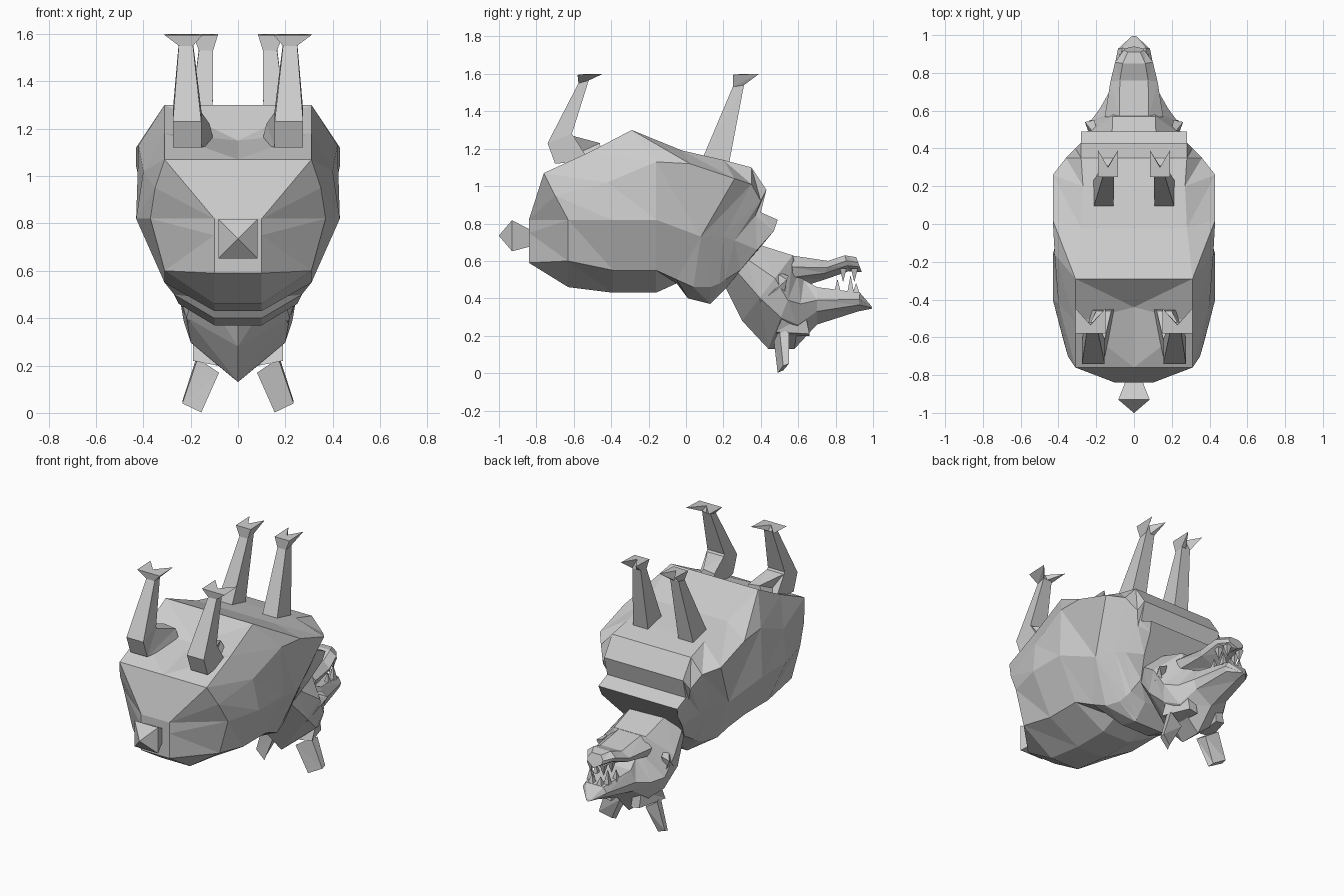
import bpy, bmesh
from mathutils import Vector


def make(name, build):
    bm = bmesh.new()
    build(bm)
    bmesh.ops.remove_doubles(bm, verts=bm.verts, dist=0.0005)
    bmesh.ops.recalc_face_normals(bm, faces=bm.faces)
    me = bpy.data.meshes.new(name)
    bm.to_mesh(me)
    bm.free()
    ob = bpy.data.objects.new(name, me)
    bpy.context.collection.objects.link(ob)
    return ob


def loft(name, rings):
    """Closed rings joined by flat faces, capped at both ends."""
    def build(bm):
        vs = [[bm.verts.new(p) for p in r] for r in rings]
        n = len(vs[0])
        for a, b in zip(vs, vs[1:]):
            for i in range(n):
                j = (i + 1) % n
                # mirror the diagonals so both halves match
                if i < n // 2:
                    bm.faces.new((a[i], a[j], b[j]))
                    bm.faces.new((a[i], b[j], b[i]))
                else:
                    bm.faces.new((a[i], a[j], b[i]))
                    bm.faces.new((a[j], b[j], b[i]))
        bm.faces.new(vs[0])
        bm.faces.new(vs[-1])
    return make(name, build)


def mirror_ring(half):
    return half + [(-x, y, z) for x, y, z in reversed(half) if x > 0.0001]


def pair(name, rings):
    """The same part on both sides."""
    loft(name + "_right", rings)
    loft(name + "_left", [[(-x, y, z) for x, y, z in r] for r in rings])


# Body: half rings from belly edge (up) round to the back (down)
rear = [
    [(.1, -.84, .82), (.1, -.84, .82), (.1, -.84, .75), (.1, -.84, .59), (.1, -.84, .59)],
    [(.31, -.76, 1.07), (.35, -.70, .95), (.37, -.63, .82), (.31, -.63, .60), (.1, -.63, .46)],
    [(.31, -.52, 1.18), (.40, -.42, 1.02), (.43, -.40, .82), (.31, -.39, .55), (.1, -.39, .43)],
    [(.31, -.29, 1.30), (.42, -.16, 1.13), (.43, -.16, .82), (.31, -.16, .55), (.1, -.16, .43)],
]
star = (.36, .08, .73)  # shoulder point where the side facets meet
chest = [
    [(.28, -.02, 1.19), (.43, .02, 1.12), star, (.27, -.05, .50), (.1, -.05, .48)],
    [(.27, .20, 1.14), (.43, .26, 1.04), star, (.25, .04, .46), (.1, .01, .40)],
    [(.28, .35, 1.10), (.36, .35, 1.01), star, (.22, .13, .46), (.1, .13, .37)],
    [(.28, .43, .98), (.31, .40, .92), (.31, .20, .73), (.21, .18, .48), (.1, .14, .38)],
    [(.28, .40, .86), (.28, .37, .84), (.28, .26, .71), (.20, .21, .50), (.1, .17, .41)],
    [(.28, .49, .82), (.27, .47, .76), (.24, .38, .66), (.19, .29, .55), (.1, .22, .46)],
]
rings = []
for i, half in enumerate(rear + chest):
    x, y, z = half[0]
    centre = (0, -.44, 1.15) if i == 2 else (0, y, z)
    rings.append(mirror_ring([centre] + half))
loft("body", rings)


# Tail: square bud with a pointed end
def square(y, z, r):
    return [(-r, y, z - r), (r, y, z - r), (r, y, z + r), (-r, y, z + r)]


loft("tail", [square(-.82, .72, .04), square(-.93, .735, .083), square(-1, .735, .001)])


# Head and jaws: sections between an underside and an upperside point
def section(y0, z0, y1, z1, w, flat=.45, low=.35):
    a, b = Vector((0, y0, z0)), Vector((0, y1, z1))
    half = [b, b + Vector((w * flat, 0, 0)), a.lerp(b, .65) + Vector((w, 0, 0)),
            a.lerp(b, low) + Vector((w * .87, 0, 0)), a]
    return mirror_ring([tuple(p) for p in half])


loft("head", [
    section(.20, .48, .38, .69, .20, .6), section(.30, .28, .57, .63, .25, .45),
    section(.44, .13, .60, .53, .23, .45, .42), section(.58, .13, .63, .50, .18),
    section(.70, .26, .70, .46, .13, .75), section(.92, .33, .93, .43, .085, .75),
    section(.995, .345, .99, .36, .015)])
loft("jaw", [
    section(.58, .45, .56, .63, .155, .5), section(.74, .50, .76, .60, .125, .6),
    section(.87, .545, .85, .63, .10, .6), section(.94, .54, .91, .62, .055, .6)])


# Teeth: four-sided spikes on both jaws
def tooth(name, x, y, z, h, r=.018):
    def q(zz, s):
        return [(x - s, y - s, zz), (x + s, y - s, zz), (x + s, y + s, zz), (x - s, y + s, zz)]
    pair(name, [q(z, r), q(z + h, .001)])


for i, (x, y, h) in enumerate([(.07, .81, .07), (.06, .88, .09), (.03, .91, .05)]):
    tooth("snout_tooth_%d" % i, x, y, .43, h)
for i, (x, y) in enumerate([(.06, .84), (.045, .90)]):
    tooth("jaw_tooth_%d" % i, x, y, .56, -.07)

# Ears (flat, splayed), brows and cheeks
pair("ear", [
    [(.08, .47, .17), (.17, .50, .23), (.18, .55, .22), (.09, .54, .16)],
    [(.155, .49, .002), (.235, .52, .04), (.235, .55, .05), (.165, .52, .015)]])
pair("brow", [
    [(.09, .49, .20), (.19, .48, .22), (.19, .53, .33), (.10, .53, .34)],
    [(.07, .66, .20), (.13, .66, .21), (.13, .64, .31), (.08, .64, .34)]])
pair("cheek", [
    [(.18, .36, .44), (.21, .40, .38), (.21, .46, .52), (.18, .44, .56)],
    [(.20, .50, .42), (.21, .52, .40), (.26, .54, .50), (.21, .55, .52)]])


# Legs: five-point rings, the extra point forms the cleft of the hoof
def leg_ring(x0, x1, y0, y1, z0, z1, cleft=0):
    return [(x1, y0, z0), (x0, y0, z0), (x0, y1, z1), ((x0 + x1) / 2, y1 - cleft, z1), (x1, y1, z1)]


pair("front_leg", [
    leg_ring(.10, .225, .06, .25, 1.06, 1.06), leg_ring(.108, .215, .085, .23, 1.14, 1.12),
    leg_ring(.105, .165, .25, .31, 1.53, 1.54), leg_ring(.085, .19, .25, .39, 1.595, 1.6, .09)])
pair("rear_leg", [
    leg_ring(.155, .275, -.70, -.52, 1.12, 1.14), leg_ring(.155, .275, -.74, -.61, 1.23, 1.28),
    leg_ring(.19, .25, -.575, -.52, 1.55, 1.565), leg_ring(.15, .31, -.58, -.445, 1.595, 1.6, .09)])
# Thigh wedges beside the rear legs
pair("thigh", [
    [(.155, -.70, 1.12), (.275, -.70, 1.12), (.275, -.61, 1.27), (.155, -.61, 1.27)],
    [(.10, -.45, 1.14), (.25, -.45, 1.14), (.20, -.46, 1.23), (.12, -.46, 1.22)]])
